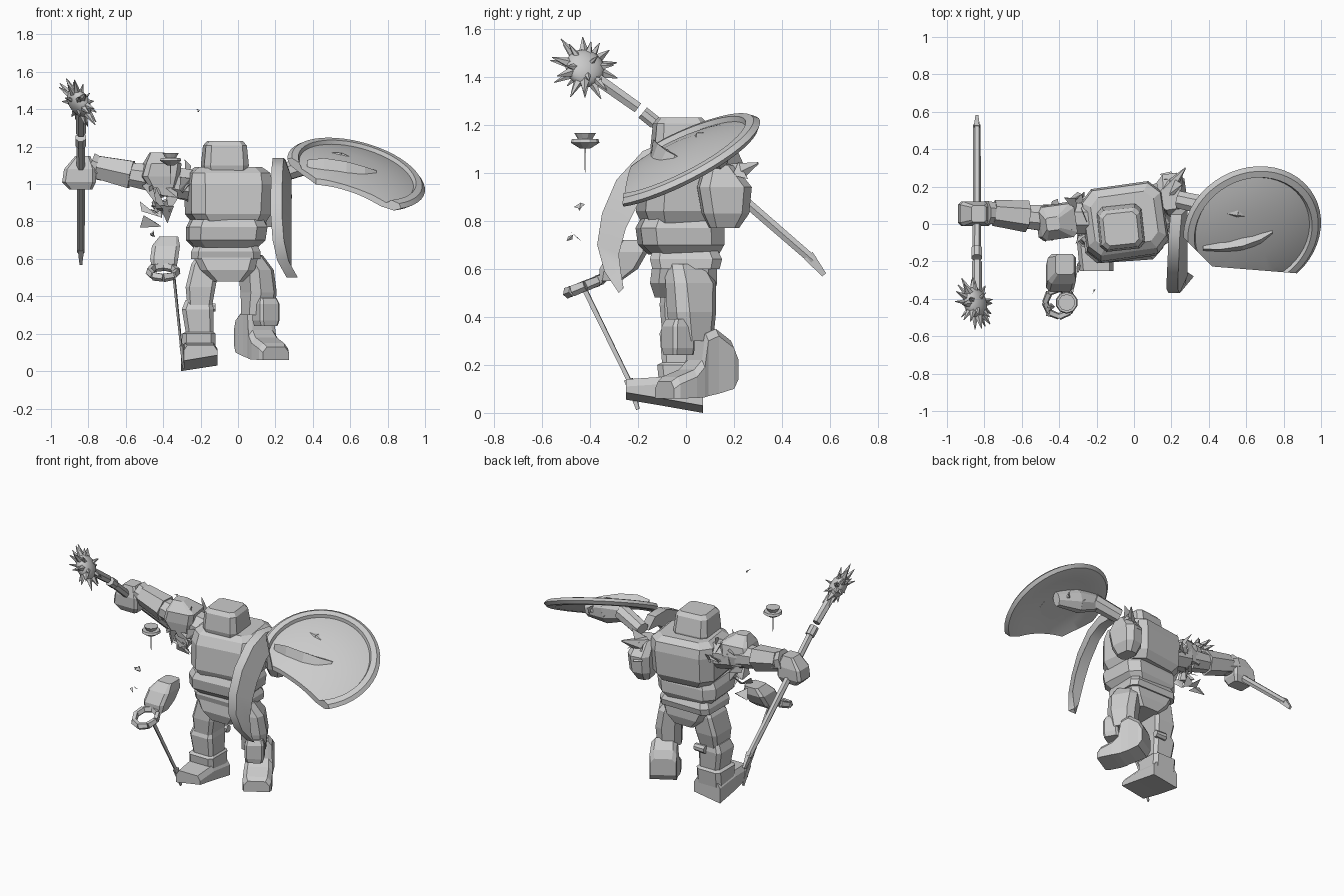
import bpy, bmesh, math, random
from mathutils import Vector, Matrix

random.seed(4)
if "Cube" in bpy.data.objects:
    bpy.data.objects.remove(bpy.data.objects["Cube"], do_unlink=True)

stone = bpy.data.materials.new("stone grey")
stone.use_nodes = True
GREY = (0.6, 0.6, 0.6, 1)
stone.diffuse_color = GREY
stone.node_tree.nodes["Principled BSDF"].inputs["Base Color"].default_value = GREY


def finish(name, bm, smooth=False):
    bmesh.ops.recalc_face_normals(bm, faces=bm.faces)
    mesh = bpy.data.meshes.new(name)
    bm.to_mesh(mesh)
    bm.free()
    mesh.materials.append(stone)
    obj = bpy.data.objects.new(name, mesh)
    bpy.context.collection.objects.link(obj)
    if smooth:
        bpy.ops.object.select_all(action='DESELECT')
        obj.select_set(True)
        bpy.context.view_layer.objects.active = obj
        bpy.ops.object.shade_smooth_by_angle(angle=math.radians(35))
    return obj


def skin(name, rings, smooth=False):
    """Closed skin through matching rings of points."""
    bm = bmesh.new()
    loops = [[bm.verts.new(p) for p in ring] for ring in rings]
    n = len(loops[0])
    for a, b in zip(loops, loops[1:]):
        for i in range(n):
            j = (i + 1) % n
            bm.faces.new((a[i], a[j], b[j], b[i]))
    bm.faces.new(loops[0])
    bm.faces.new(loops[-1])
    return finish(name, bm, smooth)


def carved(name, levels, yaw=0, chamfer=0.13):
    """Stack of chamfered rectangles: (z, x0, x1, y0, y1)."""
    mid = levels[len(levels) // 2]
    pivot = Vector(((mid[1] + mid[2]) / 2, (mid[3] + mid[4]) / 2, 0))
    turn = Matrix.Translation(pivot) @ Matrix.Rotation(math.radians(yaw), 4, 'Z') @ Matrix.Translation(-pivot)
    rings = []
    for z, x0, x1, y0, y1 in levels:
        c = chamfer * min(x1 - x0, y1 - y0)
        flat = [(x0 + c, y0), (x1 - c, y0), (x1, y0 + c), (x1, y1 - c),
                (x1 - c, y1), (x0 + c, y1), (x0, y1 - c), (x0, y0 + c)]
        rings.append([turn @ Vector((x, y, z)) for x, y in flat])
    return skin(name, rings)


def bar(name, start, end, w0, w1, flat=1.0, sides=8):
    """Tapered prism between two points."""
    start, end = Vector(start), Vector(end)
    rot = (end - start).to_track_quat('Z', 'X')
    rings = []
    for p, w in ((start, w0), (end, w1)):
        rings.append([p + rot @ Vector((w * math.cos(t), w * flat * math.sin(t), 0))
                      for t in (math.tau * (i + 0.5) / sides for i in range(sides))])
    return skin(name, rings)


def shards(name, centre, spread, count, size):
    """Broken chips scattered in a box."""
    bm = bmesh.new()
    for _ in range(count):
        c = Vector(centre) + Vector(random.uniform(-s, s) for s in spread)
        pts = [bm.verts.new(c + Vector(random.uniform(-size, size) for _ in range(3))) for _ in range(4)]
        for tri in ((0, 1, 2), (0, 2, 3), (0, 3, 1), (1, 3, 2)):
            bm.faces.new([pts[i] for i in tri])
    return finish(name, bm)


# Head and torso
carved("head", [(1.02, -.18, .04, -.12, .09), (1.1, -.19, .05, -.14, .1),
                (1.205, -.18, .04, -.13, .08), (1.23, -.16, .02, -.11, .06)], 6)
carved("neck_collar", [(1.0, -.22, .11, -.16, .17), (1.07, -.2, .09, -.13, .15)], 6)
carved("chest", [(.79, -.23, .13, -.17, .17), (.84, -.27, .16, -.19, .2), (1.0, -.27, .17, -.18, .21),
                 (1.06, -.26, .16, -.15, .2), (1.09, -.22, .12, -.11, .16)], 8, .17)
carved("belly", [(.66, -.23, .1, -.15, .13), (.7, -.27, .14, -.19, .15), (.77, -.27, .15, -.2, .15),
                 (.81, -.25, .13, -.18, .14)], 4, .17)
carved("belt", [(.6, -.25, .12, -.14, .14), (.64, -.25, .12, -.15, .15), (.68, -.23, .1, -.14, .13)])
carved("pelvis", [(.48, -.13, .03, -.13, .11), (.54, -.2, .09, -.15, .13), (.62, -.24, .11, -.14, .13)])

# Right leg, toe lifted
carved("right_thigh", [(.34, -.27, -.14, -.1, .06), (.45, -.28, -.12, -.11, .09),
                       (.57, -.25, -.1, -.1, .1), (.63, -.21, -.08, -.07, .08)])
carved("right_shin", [(.1, -.3, -.12, -.11, .07), (.2, -.3, -.12, -.12, .08), (.21, -.28, -.13, -.1, .06),
                      (.33, -.3, -.13, -.11, .07), (.38, -.28, -.14, -.09, .06)])
bar("right_knee_pin", (-.2, .07, .34), (-.12, .07, .34), .028, .024)
foot = []
for y, bottom, top, x0 in ((-.25, .055, .14, -.29), (-.1, .03, .15, -.305), (.07, 0, .13, -.305)):
    foot.append([(x0, y, bottom), (-.11, y, bottom + .03), (-.11, y, top - .03), (-.13, y, top),
                 (x0 + .02, y, top), (x0, y, top - .03)])
skin("right_foot", foot)

# Left leg, turned outwards, heel lifted
TURN = 30
carved("left_thigh", [(.3, .03, .18, -.06, .1), (.42, .03, .19, -.08, .11),
                      (.54, .02, .17, -.08, .12), (.62, -.02, .11, -.06, .1)], TURN, .25)
carved("left_knee", [(.24, .1, .2, -.08, .02), (.27, .09, .21, -.085, .02),
                     (.36, .09, .21, -.085, .02), (.39, .1, .2, -.07, .01)], TURN)
ankle = Matrix.Translation((.125, .045, 0)) @ Matrix.Rotation(math.radians(TURN), 4, 'Z')
boot = []
for y, bottom, top, w in ((-.155, .06, .13, .08), (-.13, .06, .15, .09), (-.05, .062, .18, .09),
                          (-.01, .065, .22, .085), (.01, .07, .33, .08), (.06, .08, .35, .08),
                          (.13, .1, .3, .085), (.155, .14, .25, .08)):
    boot.append([ankle @ Vector(p) for p in ((-w, y, bottom), (w, y, bottom), (w, y, top - .03),
                                             (w - .025, y, top), (.025 - w, y, top), (-w, y, top - .03))])
skin("left_boot", boot)

# Right arm and its broken shoulder
bar("right_shoulder", (-.24, .03, .99), (-.4, .03, 1.02), .09, .09)
carved("right_pauldron", [(.98, -.48, -.34, -.07, .1), (1.04, -.52, -.32, -.08, .11),
                          (1.11, -.5, -.31, -.08, .1), (1.17, -.47, -.4, -.03, .04)], 8)
bar("right_upper_arm", (-.44, .03, 1.03), (-.6, .04, 1.055), .08, .065)
bar("right_forearm", (-.57, .04, 1.05), (-.75, .06, 1.09), .085, .07, 1, 6)
bar("right_cuff", (-.71, .06, 1.07), (-.79, .06, 1.1), .06, .075, .9)
carved("right_fist", [(.97, -.9, -.78, .01, .1), (1.01, -.94, -.76, -.01, .12),
                      (1.08, -.93, -.76, -.01, .12), (1.15, -.87, -.79, .01, .1)])
shards("shoulder_shards", (-.38, .02, 1.02), (.09, .07, .1), 10, .07)
shards("hanging_shards", (-.41, .0, .87), (.06, .05, .06), 7, .06)
shards("rib_shards", (-.29, .02, .94), (.02, .12, .08), 8, .05)

# Mace: staff, butt blade, flattened ball with spikes
staff_end, staff_gap = Vector((-.84, .53, .635)), Vector((-.84, -.18, 1.25))
bar("staff", staff_end, staff_gap, .022, .026, .9, 6)
bar("staff_collar", (-.84, -.13, 1.21), staff_gap, .03, .03)
bar("staff_neck", (-.84, -.2, 1.27), (-.84, -.37, 1.39), .026, .028, 1, 6)
bar("staff_butt", (-.84, .51, .655), (-.84, .575, .575), .032, .015, .7, 4)
ball_centre = Vector((-.85, -.42, 1.435))
squash = Vector((.8, .3, .5)).normalized()
bm = bmesh.new()
bmesh.ops.create_icosphere(bm, subdivisions=3, radius=.085)
for v in bm.verts:
    v.co += ball_centre - squash * .4 * v.co.dot(squash)
finish("mace_ball", bm, True)
bm = bmesh.new()
COUNT = 28
for i in range(COUNT):
    h = 1 - (2 * i + 1) / COUNT
    t = i * 2.4
    d = Vector((h, math.sqrt(1 - h * h) * math.cos(t), math.sqrt(1 - h * h) * math.sin(t)))
    d -= squash * .65 * d.dot(squash)
    m = Matrix.Translation(ball_centre + d * .108) @ d.to_track_quat('Z', 'Y').to_matrix().to_4x4()
    bmesh.ops.create_cone(bm, cap_ends=True, segments=5, radius1=.024, radius2=.002,
                          depth=random.uniform(.07, .11), matrix=m)
finish("mace_spikes", bm)

# Shield: lathed dish with its front edge broken away
profile = [(0, .03), (.14, .025), (.26, .005), (.315, -.01), (.325, .01), (.36, .005), (.38, -.015),
           (.36, -.035), (.31, -.035), (.24, -.015), (.13, .005), (0, .01)]
RISE_Y, RISE_X = .5, -.28
HUB = Vector((.635, -.04, 1.065))
normal = Vector((-RISE_X, -RISE_Y, 1)).normalized()
seat = Matrix.Translation(HUB) @ normal.to_track_quat('Z', 'Y').to_matrix().to_4x4()
bm = bmesh.new()
verts = [bm.verts.new((r, 0, z)) for r, z in profile]
edges = [bm.edges.new(pair) for pair in zip(verts, verts[1:])]
bmesh.ops.spin(bm, geom=verts + edges, cent=(0, 0, 0), axis=(0, 0, 1), angle=math.tau, steps=48)
bmesh.ops.remove_doubles(bm, verts=bm.verts, dist=.0005)
bm.transform(seat)
for point, out in (((.7, -.25, 1), (-.08, -1, 0)), ((.34, -.15, 1), (-.7, -.7, 0)), ((.93, -.26, 1), (.4, -.9, 0))):
    cut = bmesh.ops.bisect_plane(bm, geom=bm.verts[:] + bm.edges[:] + bm.faces[:],
                                 plane_co=point, plane_no=out, clear_outer=True)
    rim = [g for g in cut["geom_cut"] if isinstance(g, bmesh.types.BMEdge)]
    bmesh.ops.holes_fill(bm, edges=rim)
finish("shield", bm, True)

# Raised blade on the shield face
ridge = []
for x, y, w, h in ((.37, -.13, .012, .01), (.46, -.12, .03, .04), (.58, -.1, .05, .045),
                   (.68, -.07, .05, .03), (.74, -.04, .03, .012)):
    z = HUB.z + .025 + RISE_Y * (y - HUB.y) + RISE_X * (x - HUB.x)
    ridge.append([(x, y - w, z - RISE_Y * w - .02), (x, y + w, z + RISE_Y * w - .02), (x, y - h * .4, z + h)])
skin("shield_blade", ridge)

# Left arm and the grip mass under the shield
carved("left_upper_arm", [(.77, .15, .24, .1, .22), (.83, .13, .27, .07, .26),
                          (.94, .13, .28, .05, .27), (1.03, .13, .25, .08, .2)], 8, .25)
bar("left_forearm", (.24, .13, 1.06), (.42, .09, 1.12), .05, .055)
bar("left_hand", (.4, .09, 1.12), (.54, .07, 1.09), .06, .085, .7)
bar("shield_grip", (.54, .07, 1.09), (.7, .05, 1.05), .085, .05, .7)
shards("grip_shards", (.55, .08, 1.07), (.09, .05, .02), 6, .05)
shards("left_arm_shards", (.2, .22, 1.0), (.03, .03, .06), 5, .05)
bar("left_elbow_spur", (.18, .18, .99), (.275, .3, 1.04), .06, .005, .7, 5)

# Curved broken rim hanging beside the chest
rows = [((.05, 1.13), (.08, 1.04), .195), ((-.06, 1.14), (-.01, 1.04), .185), ((-.18, 1.09), (-.1, .99), .18),
        ((-.29, .97), (-.2, .87), .175), ((-.35, .83), (-.25, .77), .175),
        ((-.37, .7), (-.28, .66), .185), ((-.34, .59), (-.27, .58), .21), ((-.28, .5), (-.26, .52), .26)]
skin("broken_rim", [[(x, *outer), (x + .06, *outer), (min(x + .11, .285), *inner), (x + .03, *inner)]
                    for outer, inner, x in rows], True)

# Detached forearm with ring grip and thin blade
carved("loose_forearm", [(.55, -.46, -.33, -.36, -.27), (.6, -.47, -.32, -.36, -.2),
                         (.67, -.46, -.31, -.32, -.16), (.72, -.42, -.32, -.27, -.16)])
for i in range(8):
    a, b = (math.tau * k / 8 for k in (i, i + 1))
    p, q = ((-.4 + .075 * math.cos(t), -.42 + .075 * math.sin(t), .53 + .03 * math.sin(t)) for t in (a, b))
    bar("ring_grip", p, q, .025, .022, .8, 5)
bar("loose_blade", (-.345, -.43, .53), (-.3, -.22, .1), .014, .012, .6, 4)
bar("loose_blade_tip", (-.3, -.24, .14), (-.29, -.2, .015), .025, .01, .5, 4)

# Floating debris
for z0, z1, r0, r1 in ((1.1, 1.125, .02, .06), (1.125, 1.14, .06, .055), (1.14, 1.165, .03, .045)):
    bar("floating_cap", (-.36, -.42, z0), (-.36, -.42, z1), r0, r1, 1, 10)
bar("floating_needle", (-.36, -.42, 1.1), (-.36, -.42, 1.0), .004, .002, 1, 4)
shards("upper_chip", (-.44, -.45, .86), (.01, .01, .02), 2, .03)
shards("lower_chip", (-.46, -.47, .74), (.01, .01, .01), 2, .025)
shards("high_chip", (-.22, -.36, 1.4), (.01, .01, .005), 2, .012)
